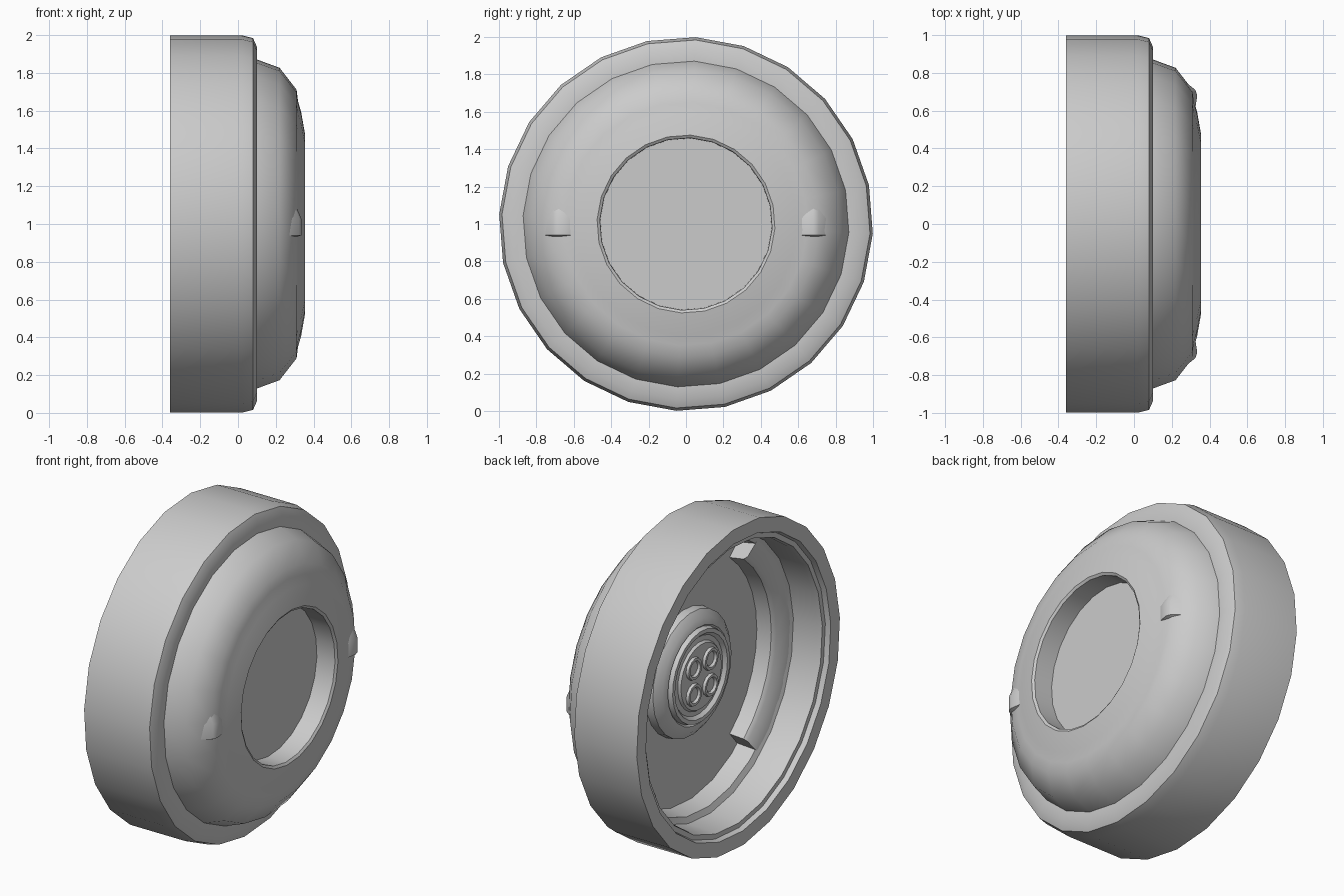
import bpy, bmesh
from math import radians, cos, sin, pi

cube = bpy.data.objects.get("Cube")
if cube:
    bpy.data.objects.remove(cube)

grey = bpy.data.materials.new("plain grey")
grey.use_nodes = True
GREY = (0.6, 0.6, 0.6, 1)
grey.diffuse_color = GREY
grey.node_tree.nodes["Principled BSDF"].inputs["Base Color"].default_value = GREY

SIDES = 24
TWIST = radians(-3)


def polar(x, r, a, y=0, z=1):
    return (x, y + r * cos(a), z + r * sin(a))


def finish(name, bm, sharp=35):
    bmesh.ops.remove_doubles(bm, verts=bm.verts, dist=1e-5)
    bmesh.ops.recalc_face_normals(bm, faces=bm.faces)
    mesh = bpy.data.meshes.new(name)
    bm.to_mesh(mesh)
    bm.free()
    mesh.materials.append(grey)
    ob = bpy.data.objects.new(name, mesh)
    bpy.context.collection.objects.link(ob)
    bpy.ops.object.select_all(action="DESELECT")
    ob.select_set(True)
    bpy.context.view_layer.objects.active = ob
    bpy.ops.object.shade_smooth_by_angle(angle=radians(sharp))


def lathe(name, profile, closed=False, sides=SIDES, start=TWIST, sweep=2 * pi,
          y=0, z=1, sharp=35):
    """Sweep (x, radius) points about the axle; a partial sweep gets end caps."""
    bm = bmesh.new()
    rings = [[bm.verts.new(polar(x, r, start + sweep * i / sides, y, z)) for x, r in profile]
             for i in range(sides + 1)]
    n = len(profile)
    for a, b in zip(rings, rings[1:]):
        for j in range(n if closed else n - 1):
            k = (j + 1) % n
            quad = [a[j], a[k], b[k], b[j]]
            if profile[k][1] == 0:
                quad.remove(b[k])
            bm.faces.new(quad)
    if sweep < 6.28:
        bm.faces.new(rings[0])
        bm.faces.new(rings[-1])
    finish(name, bm, sharp)


# Tyre: flat front band, rounded shoulder, barrel, stepped back lip, inner barrel
lathe("tyre", [(.1, .87), (.1, .94), (.08, .985), (.02, 1), (-.36, 1), (-.36, .91),
               (-.33, .9), (-.33, .87), (-.3, .862), (-.14, .857)], sharp=28)

# Domed wheel face with a chamfered central recess
lathe("wheel_face", [(.1, .872), (.22, .828), (.31, .712), (.318, .65), (.334, .595),
                     (.355, .476), (.345, .461), (.222, .459), (.222, 0)], sharp=42)

# Floor of the open back, below a narrow ledge
lathe("inner_floor", [(-.14, .857), (-.125, .82), (-.01, .8), (0, .7), (.01, .38)])

# Pair of raised arcs on the inside wall
for name, middle in (("left_inner_arc", 0), ("right_inner_arc", pi)):
    lathe(name, [(-.132, .835), (-.11, .73), (-.09, .71), (.01, .695), (.01, .835)],
          closed=True, sides=10, start=middle - radians(52), sweep=radians(104))

# Hub with a rounded collar, groove and raised disc
lathe("hub", [(.01, .388), (-.04, .383), (-.075, .34), (-.085, .3), (-.075, .29), (-.105, .282),
              (-.105, .258), (-.085, .24), (-.09, .21), (-.105, .2), (-.105, 0)], sharp=30)

# Four hollow bolts around the hub
for i in range(4):
    a = pi / 4 + i * pi / 2
    lathe(f"bolt_{i + 1}", [(-.1, .07), (-.122, .066), (-.122, .05), (-.108, .042), (-.108, 0)],
          sides=12, y=.115 * cos(a), z=1 + .115 * sin(a))

# Small tabs blended into either side of the wheel face
for name, side in (("back_tab", 1), ("front_tab", -1)):
    bm = bmesh.new()
    outline = [(.31, .59), (.324, .61), (.335, .68), (.325, .71), (.25, .77)]
    cols = []
    for z, lift in ((.93, -.03), (.94, 0), (1.03, 0), (1.1, -.03)):
        cols.append([bm.verts.new((x + lift, side * y, z)) for x, y in outline])
    for a, b in zip(cols, cols[1:]):
        for j in range(len(outline) - 1):
            bm.faces.new([a[j], a[j + 1], b[j + 1], b[j]])
    finish(name, bm, 60)
    # Open patch: turn the visible side outwards
    mesh = bpy.context.view_layer.objects.active.data
    if sum(p.normal.x for p in mesh.polygons) < 0:
        mesh.flip_normals()
